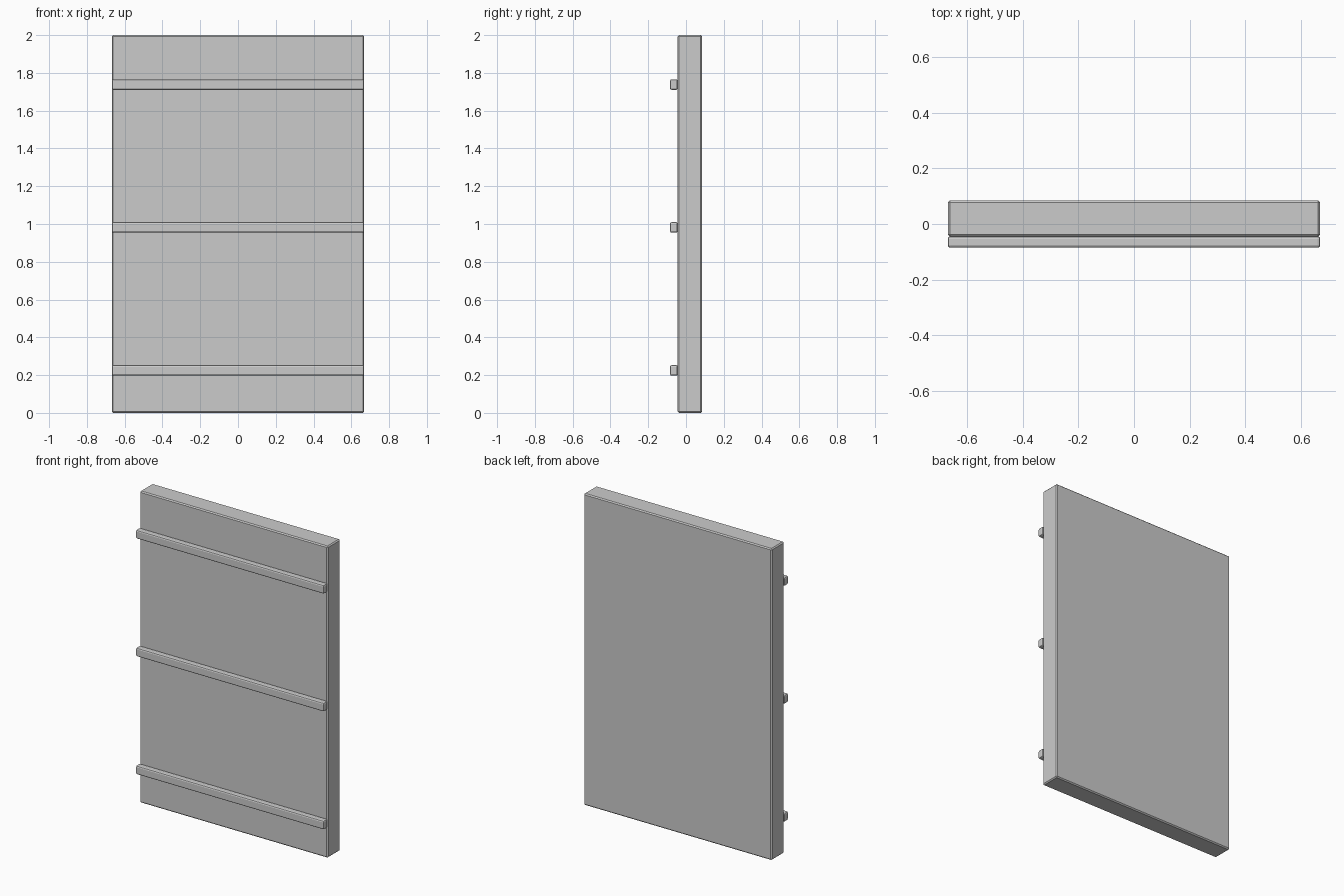
import bpy

if "Cube" in bpy.data.objects:
    bpy.data.objects.remove(bpy.data.objects["Cube"])


def bevelled_box(name, lo, hi, bevel, segments):
    bpy.ops.mesh.primitive_cube_add(size=1, location=[(a + b) / 2 for a, b in zip(lo, hi)])
    ob = bpy.context.object
    ob.name = name
    ob.scale = [b - a for a, b in zip(lo, hi)]
    bpy.ops.object.transform_apply(location=False, rotation=False, scale=True)
    mod = ob.modifiers.new("Bevel", 'BEVEL')
    mod.width = bevel
    mod.segments = segments
    return ob


HALF_W = 0.668
FRONT, PANEL_FRONT, BACK = -0.085, -0.044, 0.085

# Main slab
bevelled_box("panel", (-HALF_W, PANEL_FRONT, 0), (HALF_W, BACK, 2), 0.007, 1)

# Horizontal battens across the front
for name, z in (("lower", 0.225), ("middle", 0.982), ("upper", 1.738)):
    bevelled_box(name + "_batten", (-HALF_W, FRONT, z - 0.028),
                 (HALF_W, PANEL_FRONT, z + 0.028), 0.009, 2)
